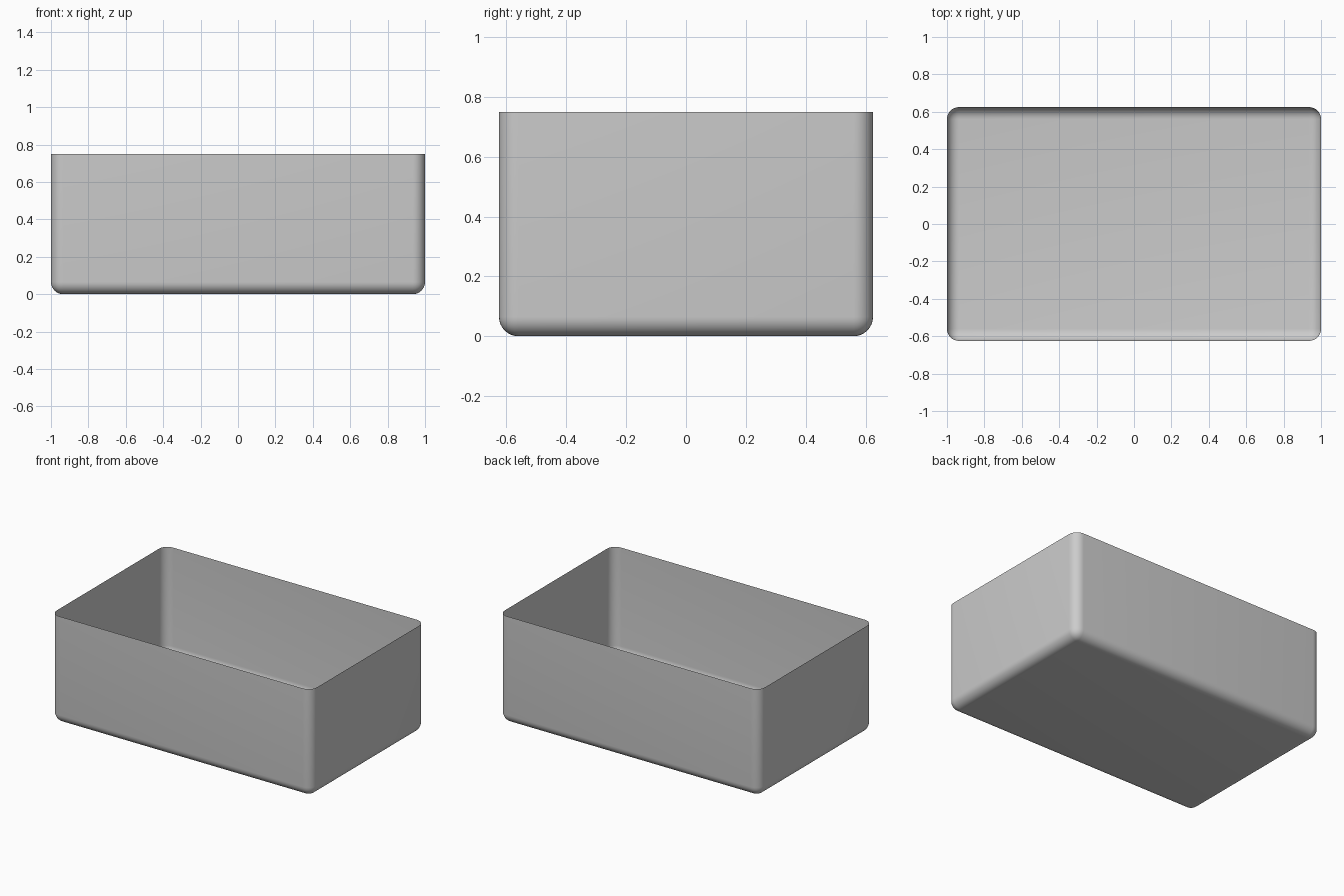
import bpy, bmesh
from mathutils import Matrix

if "Cube" in bpy.data.objects:
    bpy.data.objects.remove(bpy.data.objects["Cube"])

LENGTH, WIDTH, HEIGHT, RADIUS = 2.0, 1.25, 0.75, 0.065

# Block standing on z = 0
bm = bmesh.new()
bmesh.ops.create_cube(bm, size=1.0)
bmesh.ops.transform(bm, verts=bm.verts, matrix=(
    Matrix.Translation((0, 0, HEIGHT / 2)) @ Matrix.Diagonal((LENGTH, WIDTH, HEIGHT, 1))))

# Round the upright and bottom edges, leaving the rim sharp
edges = [e for e in bm.edges if min(v.co.z for v in e.verts) < 0.01]
bmesh.ops.bevel(bm, geom=edges, offset=RADIUS, segments=8, profile=0.5, affect='EDGES')

# Open the top to leave a thin shell
bm.normal_update()
top = [f for f in bm.faces if f.normal.z > 0.9]
bmesh.ops.delete(bm, geom=top, context='FACES')
for f in bm.faces:
    f.smooth = True

mesh = bpy.data.meshes.new("open_box")
bm.to_mesh(mesh)
bm.free()
box = bpy.data.objects.new("open_box", mesh)
bpy.context.collection.objects.link(box)
